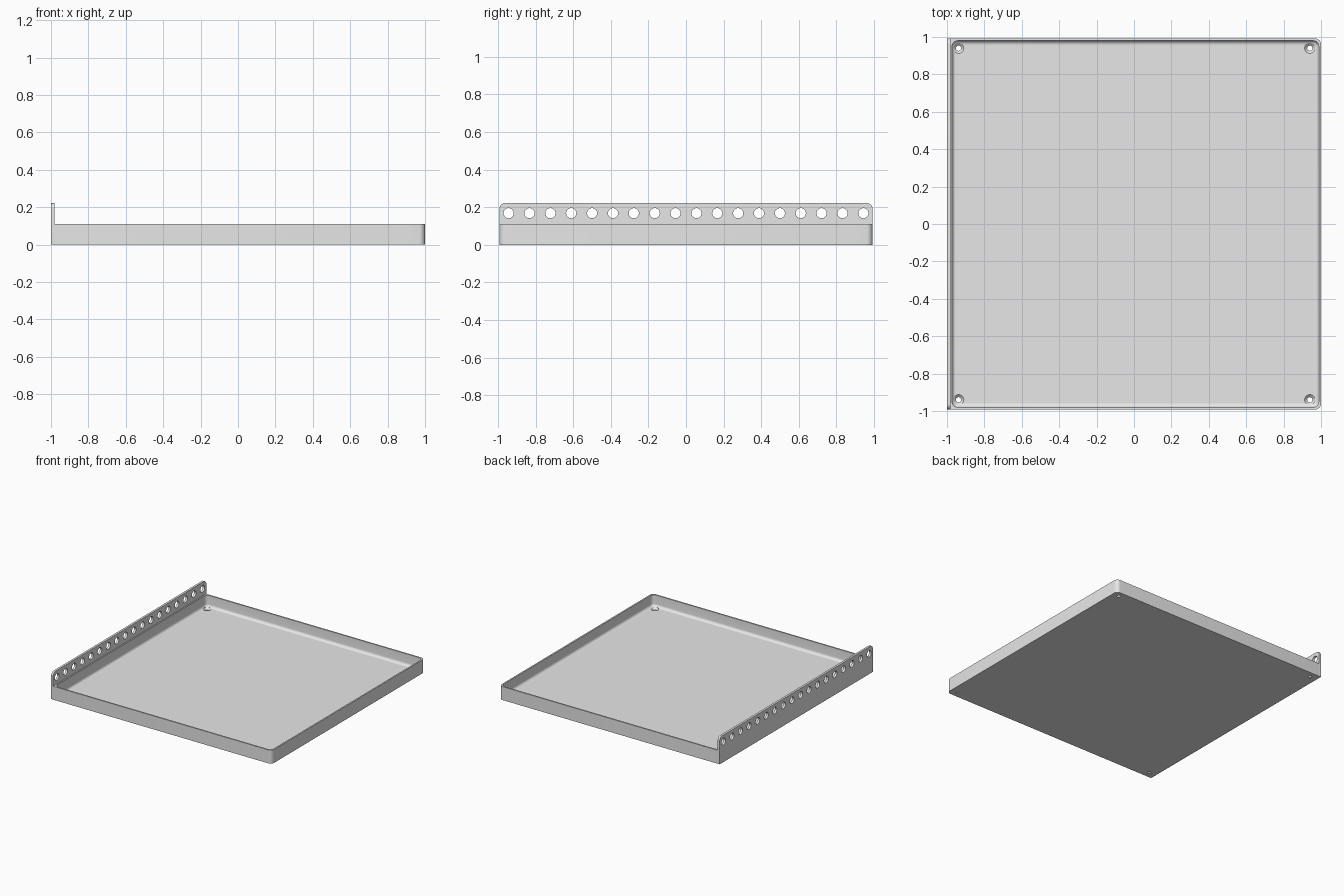
import bpy, bmesh, math
from mathutils import Matrix

old = bpy.data.objects.get("Cube")
if old:
    bpy.data.objects.remove(old)

# One painted metal colour
metal = bpy.data.materials.new("light_grey_metal")
metal.use_nodes = True
GREY = (0.8, 0.8, 0.8, 1)
metal.diffuse_color = GREY
metal.node_tree.nodes["Principled BSDF"].inputs["Base Color"].default_value = GREY

LEFT, RIGHT, DEPTH = -0.982, 1.0, 0.992
RIM, FLOOR, WALL, FILLET = 0.11, 0.016, 0.012, 0.022


def make_object(name, bm):
    bmesh.ops.recalc_face_normals(bm, faces=bm.faces)
    mesh = bpy.data.meshes.new(name)
    bm.to_mesh(mesh)
    bm.free()
    mesh.materials.append(metal)
    obj = bpy.data.objects.new(name, mesh)
    bpy.context.collection.objects.link(obj)
    return obj


def rounded_rect(x0, x1, y0, y1, radii, steps=8):
    """Outline going round from the corner at x1, y1."""
    corners = [(x1, y1, -1, -1), (x0, y1, 1, -1), (x0, y0, 1, 1), (x1, y0, -1, 1)]
    points = []
    for k, ((x, y, sx, sy), r) in enumerate(zip(corners, radii)):
        for i in range(steps + 1):
            a = (k + i / steps) * math.pi / 2
            points.append((x + sx * r + r * math.cos(a), y + sy * r + r * math.sin(a)))
    return points


def cut(obj, name, bm):
    cutter = make_object(name, bm)
    cutter.hide_render = True
    cutter.hide_viewport = True
    mod = obj.modifiers.new(name, "BOOLEAN")
    mod.operation = "DIFFERENCE"
    mod.solver = "EXACT"
    mod.object = cutter


def finish(obj):
    """Apply the cuts, drop the cutters and smooth the rounded areas."""
    bpy.ops.object.select_all(action="DESELECT")
    obj.select_set(True)
    bpy.context.view_layer.objects.active = obj
    cutters = [m.object for m in obj.modifiers if m.type == "BOOLEAN"]
    for mod in list(obj.modifiers):
        bpy.ops.object.modifier_apply(modifier=mod.name)
    for cutter in cutters:
        bpy.data.objects.remove(cutter)
    bpy.ops.object.shade_smooth_by_angle(angle=math.radians(30))


# Tray: stacked outlines from the underside, over the rim, down to the floor
def tray_ring(bm, inset, z):
    if inset == 0:
        radii = (0.032, 0.001, 0.001, 0.032)
    else:
        radii = [0.04 - inset * 0.8] * 4
    outline = rounded_rect(LEFT + inset * 0.8, RIGHT - inset, -DEPTH + inset, DEPTH - inset, radii)
    return [bm.verts.new((x, y, z)) for x, y in outline]


bm = bmesh.new()
levels = [(0, 0), (0, RIM), (WALL, RIM)]
for i in range(7):
    a = i / 6 * math.pi / 2
    levels.append((WALL + FILLET * (1 - math.cos(a)), FLOOR + FILLET * (1 - math.sin(a))))
rings = [tray_ring(bm, inset, z) for inset, z in levels]
for lower, upper in zip(rings, rings[1:]):
    for i in range(len(lower)):
        j = (i + 1) % len(lower)
        bm.faces.new((lower[i], lower[j], upper[j], upper[i]))
bm.faces.new(rings[0][::-1])
bm.faces.new(rings[-1])
tray = make_object("tray", bm)

# Countersunk screw holes in the four floor corners
bm = bmesh.new()
for x in (-0.938, 0.94):
    for y in (-0.94, 0.94):
        profile = [(0.014, -0.02), (0.014, 0.003), (0.028, FLOOR), (0.028, 0.05)]
        loops = []
        for r, z in profile:
            ring = bmesh.ops.create_circle(bm, radius=r, segments=24,
                                           matrix=Matrix.Translation((x, y, z)))["verts"]
            loops.append(ring)
        for lo, hi in zip(loops, loops[1:]):
            for i in range(24):
                j = (i + 1) % 24
                bm.faces.new((lo[i], lo[j], hi[j], hi[i]))
        bm.faces.new(loops[0])
        bm.faces.new(loops[-1])
cut(tray, "screw_hole_cutter", bm)
finish(tray)

# Tall mounting plate with rounded upper corners and a rounded lower bend
bm = bmesh.new()
outline = rounded_rect(-DEPTH, DEPTH, 0, 0.222, (0.03, 0.03, 0.001, 0.001))
face = bm.faces.new([bm.verts.new((-1, y, z)) for y, z in outline])
side = bmesh.ops.extrude_face_region(bm, geom=[face])["geom"]
bmesh.ops.translate(bm, vec=(LEFT + 1, 0, 0),
                    verts=[v for v in side if isinstance(v, bmesh.types.BMVert)])
bend = [e for e in bm.edges if e.calc_length() > 1
        and all(v.co.x < -0.999 and v.co.z < 0.01 for v in e.verts)]
bmesh.ops.bevel(bm, geom=bend, offset=0.014, segments=5, profile=0.5, affect="EDGES")
plate = make_object("mounting_plate", bm)

# Row of round holes along the plate
HOLES = 18
bm = bmesh.new()
for i in range(HOLES):
    y = -0.943 + 1.886 * i / (HOLES - 1)
    place = Matrix.Translation((-0.99, y, 0.168)) @ Matrix.Rotation(math.pi / 2, 4, "Y")
    bmesh.ops.create_cone(bm, cap_ends=True, segments=24, radius1=0.027, radius2=0.027,
                          depth=0.1, matrix=place)
cut(plate, "plate_hole_cutter", bm)
finish(plate)
